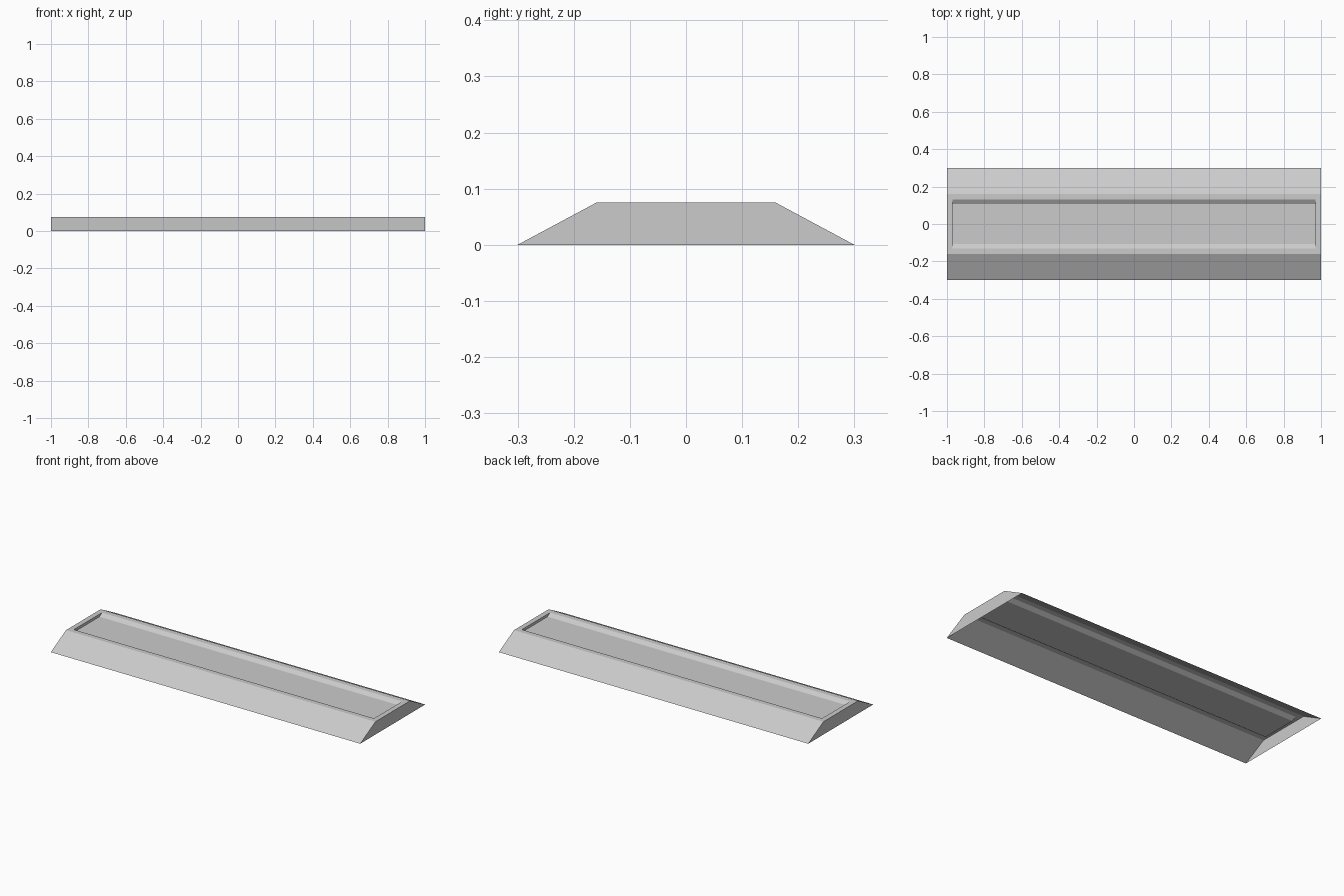
import bpy
import bmesh

cube = bpy.data.objects.get("Cube")
if cube:
    bpy.data.objects.remove(cube, do_unlink=True)

# Single plain grey material
grey = bpy.data.materials.new("light grey")
grey.use_nodes = True
colour = (0.6, 0.6, 0.6, 1)
grey.diffuse_color = colour
grey.node_tree.nodes["Principled BSDF"].inputs["Base Color"].default_value = colour

bm = bmesh.new()


def rectangle(half_x, half_y, z):
    """Counter-clockwise rectangular loop of vertices."""
    corners = ((-1, -1), (1, -1), (1, 1), (-1, 1))
    return [bm.verts.new((sx * half_x, sy * half_y, z)) for sx, sy in corners]


# Open-bottomed shell: base edge, top edge, recess rim, recess floor
loops = [
    rectangle(1, 0.3, 0),
    rectangle(1, 0.16, 0.075),
    rectangle(0.97, 0.13, 0.075),
    rectangle(0.97, 0.106, 0.06),
]
for lower, upper in zip(loops, loops[1:]):
    for i in range(4):
        j = (i + 1) % 4
        bm.faces.new((lower[i], lower[j], upper[j], upper[i]))
bm.faces.new(loops[-1])

mesh = bpy.data.meshes.new("recessed_cover")
bm.to_mesh(mesh)
bm.free()
mesh.materials.append(grey)
cover = bpy.data.objects.new("recessed_cover", mesh)
bpy.context.collection.objects.link(cover)
